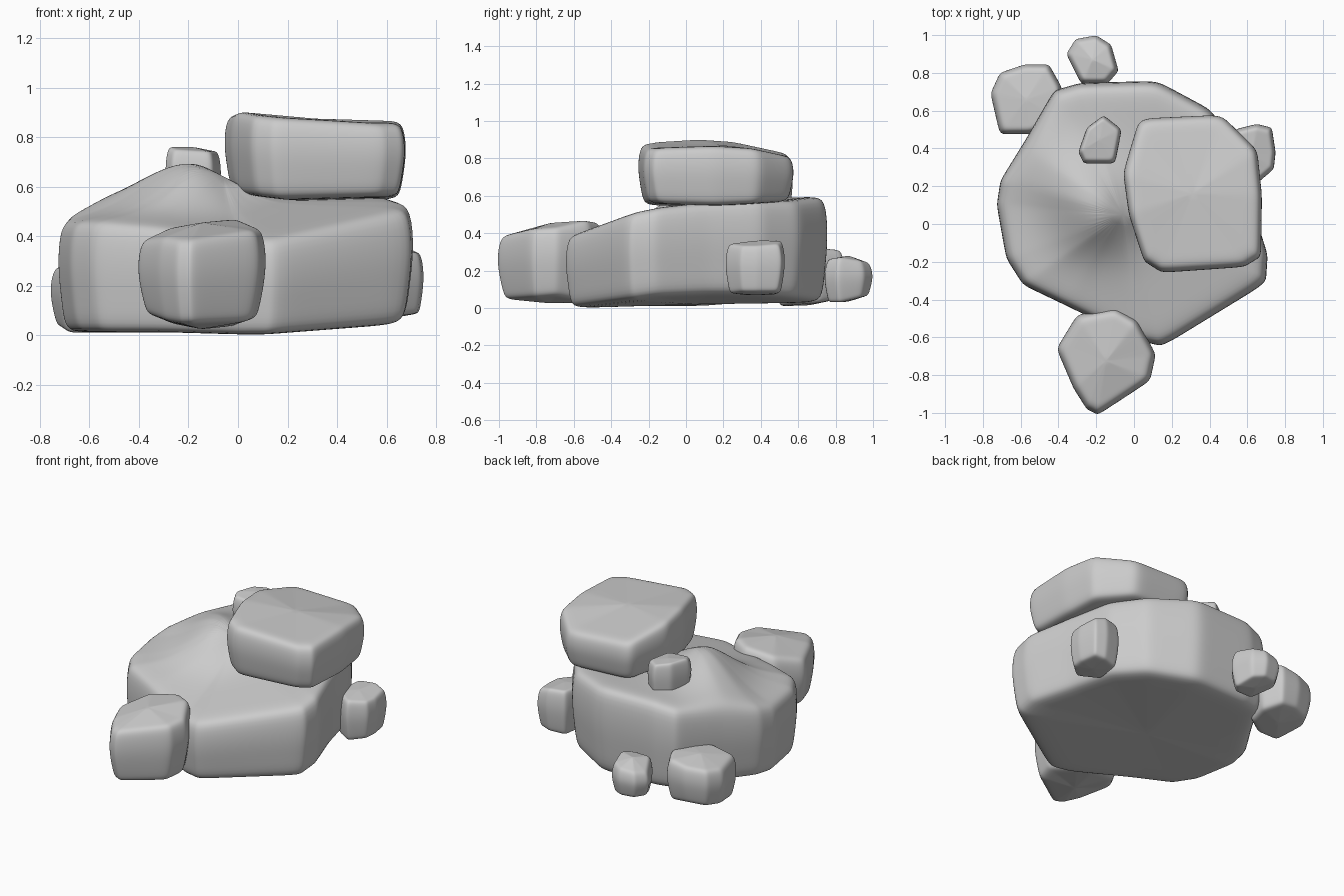
import bpy, bmesh, math
from mathutils import Vector


def ridge(x, y):
    # diagonal hump on top of the main slab
    dx, dy = x + 0.19, y - 0.07
    u, v = (dx - dy) * 0.707, (dx + dy) * 0.707
    su = 0.27 if u < 0 else 0.12
    return 0.18 * math.exp(-(u / su) ** 2 / 2 - (v / 0.14) ** 2 / 2)


def rock(name, pts, ctop, cbot, center=None, foot=0.97, head=0.97, edge=0.08, hump=None):
    """Loft a stone from a plan outline of (x, y, z_bottom, z_top) points."""
    if center is None:
        xs, ys = [p[0] for p in pts], [p[1] for p in pts]
        center = ((min(xs) + max(xs)) / 2, (min(ys) + max(ys)) / 2)
    cx, cy = center
    # support points beside each corner keep the faces fairly flat
    out = []
    for i, p in enumerate(pts):
        a, b = Vector(p), Vector(pts[(i + 1) % len(pts)])
        out += [a.lerp(b, t) for t in (0, 0.25, 0.75)]
    bm = bmesh.new()

    def cap_ring(s, top):
        ring = []
        for p in out:
            k = s * (head if top else foot)
            x, y = cx + (p[0] - cx) * k, cy + (p[1] - cy) * k
            z = (ctop + (p[3] - ctop) * s) if top else (cbot + (p[2] - cbot) * s)
            if top and hump:
                z += hump(x, y)
            ring.append(bm.verts.new((x, y, z)))
        return ring

    def side_ring(t, s):
        return [bm.verts.new((cx + (p[0] - cx) * s, cy + (p[1] - cy) * s,
                              p[2] + (p[3] - p[2]) * t)) for p in out]

    rings = [cap_ring(s, False) for s in (0.3, 0.7, 0.95)]
    rings.append(side_ring(edge, foot + 0.01))
    rings.append(side_ring(0.3, foot * 0.5 + 0.51))
    rings.append(side_ring(0.6, 1.017))
    rings.append(side_ring(1 - edge, head * 0.6 + 0.41))
    rings += [cap_ring(s, True) for s in (0.95, 0.78, 0.6, 0.42, 0.22)]
    n = len(out)
    for r0, r1 in zip(rings, rings[1:]):
        for i in range(n):
            j = (i + 1) % n
            bm.faces.new((r0[i], r0[j], r1[j], r1[i]))
    for ring, z in ((rings[0], cbot), (rings[-1], ctop + (hump(cx, cy) if hump else 0))):
        c = bm.verts.new((cx, cy, z))
        for i in range(n):
            bm.faces.new((ring[i], ring[(i + 1) % n], c))
    bmesh.ops.recalc_face_normals(bm, faces=bm.faces)
    for f in bm.faces:
        f.smooth = True
    me = bpy.data.meshes.new(name)
    bm.to_mesh(me)
    bm.free()
    ob = bpy.data.objects.new(name, me)
    bpy.context.collection.objects.link(ob)
    m = ob.modifiers.new("round", 'SUBSURF')
    m.levels = m.render_levels = 2
    return ob


# Large base slab, cut back on its right rear side
rock("main_slab", [
    (-0.72, 0.10, 0.01, 0.46), (-0.70, 0.23, 0.02, 0.48), (-0.57, 0.44, 0.03, 0.52),
    (-0.42, 0.70, 0.03, 0.57), (-0.28, 0.74, 0.03, 0.60), (0.12, 0.75, 0.03, 0.60),
    (0.40, 0.60, 0.05, 0.58), (0.54, 0.40, 0.07, 0.58), (0.61, 0.12, 0.07, 0.57),
    (0.70, -0.16, 0.06, 0.54), (0.69, -0.31, 0.04, 0.51), (0.15, -0.64, 0.00, 0.39),
    (0.02, -0.61, 0.00, 0.38), (-0.35, -0.43, 0.01, 0.44), (-0.58, -0.32, 0.01, 0.46),
    (-0.67, -0.18, 0.01, 0.46)], 0.54, 0.02, (-0.06, 0.05), foot=0.965, head=0.985,
    edge=0.06, hump=ridge)

# Boulder resting on the slab
rock("top_boulder", [
    (-0.055, 0.27, 0.59, 0.89), (0.03, 0.555, 0.58, 0.83), (0.46, 0.575, 0.57, 0.81),
    (0.65, 0.39, 0.56, 0.85), (0.675, 0.15, 0.55, 0.865), (0.67, -0.17, 0.56, 0.855),
    (0.58, -0.225, 0.56, 0.855), (0.15, -0.255, 0.55, 0.88), (0.055, -0.195, 0.56, 0.89),
    (-0.025, 0.05, 0.57, 0.905)], 0.875, 0.54, foot=0.94, head=0.97, edge=0.09)

# Boulder leaning at the front
rock("front_boulder", [
    (-0.41, -0.66, 0.09, 0.38), (-0.30, -0.48, 0.05, 0.43), (-0.10, -0.44, 0.03, 0.46),
    (0.02, -0.51, 0.04, 0.47), (0.115, -0.69, 0.07, 0.43), (0.085, -0.83, 0.06, 0.42),
    (-0.19, -1.01, 0.05, 0.38), (-0.25, -0.98, 0.05, 0.38), (-0.32, -0.87, 0.06, 0.39)],
    0.455, 0.025, foot=0.89, head=0.95, edge=0.11)

# Boulder behind on the left
rock("back_left_boulder", [
    (-0.76, 0.69, 0.04, 0.27), (-0.71, 0.80, 0.05, 0.28), (-0.58, 0.845, 0.06, 0.29),
    (-0.45, 0.845, 0.05, 0.31), (-0.38, 0.72, 0.03, 0.32), (-0.41, 0.56, 0.02, 0.32),
    (-0.54, 0.475, 0.01, 0.31), (-0.71, 0.475, 0.01, 0.28)],
    0.32, 0.015, foot=0.89, head=0.93, edge=0.12)

# Small pebbles: back, top and right
rock("back_pebble", [
    (-0.36, 0.90, 0.07, 0.22), (-0.31, 0.98, 0.07, 0.23), (-0.20, 1.0, 0.07, 0.24),
    (-0.12, 0.95, 0.06, 0.25), (-0.08, 0.81, 0.03, 0.27), (-0.14, 0.74, 0.03, 0.26),
    (-0.28, 0.74, 0.03, 0.26)], 0.28, 0.035, foot=0.86, head=0.87, edge=0.12)
rock("top_pebble", [
    (-0.295, 0.38, 0.55, 0.76), (-0.25, 0.51, 0.55, 0.76), (-0.16, 0.575, 0.55, 0.75),
    (-0.065, 0.50, 0.55, 0.74), (-0.10, 0.32, 0.55, 0.74), (-0.265, 0.32, 0.55, 0.75)],
    0.76, 0.54, foot=0.93, head=0.91, edge=0.12)
rock("right_pebble", [
    (0.75, 0.38, 0.09, 0.33), (0.73, 0.51, 0.09, 0.34), (0.65, 0.53, 0.08, 0.36),
    (0.53, 0.50, 0.07, 0.36), (0.50, 0.30, 0.07, 0.35), (0.64, 0.205, 0.08, 0.34),
    (0.74, 0.29, 0.09, 0.33)], 0.36, 0.07, foot=0.89, head=0.92, edge=0.12)
